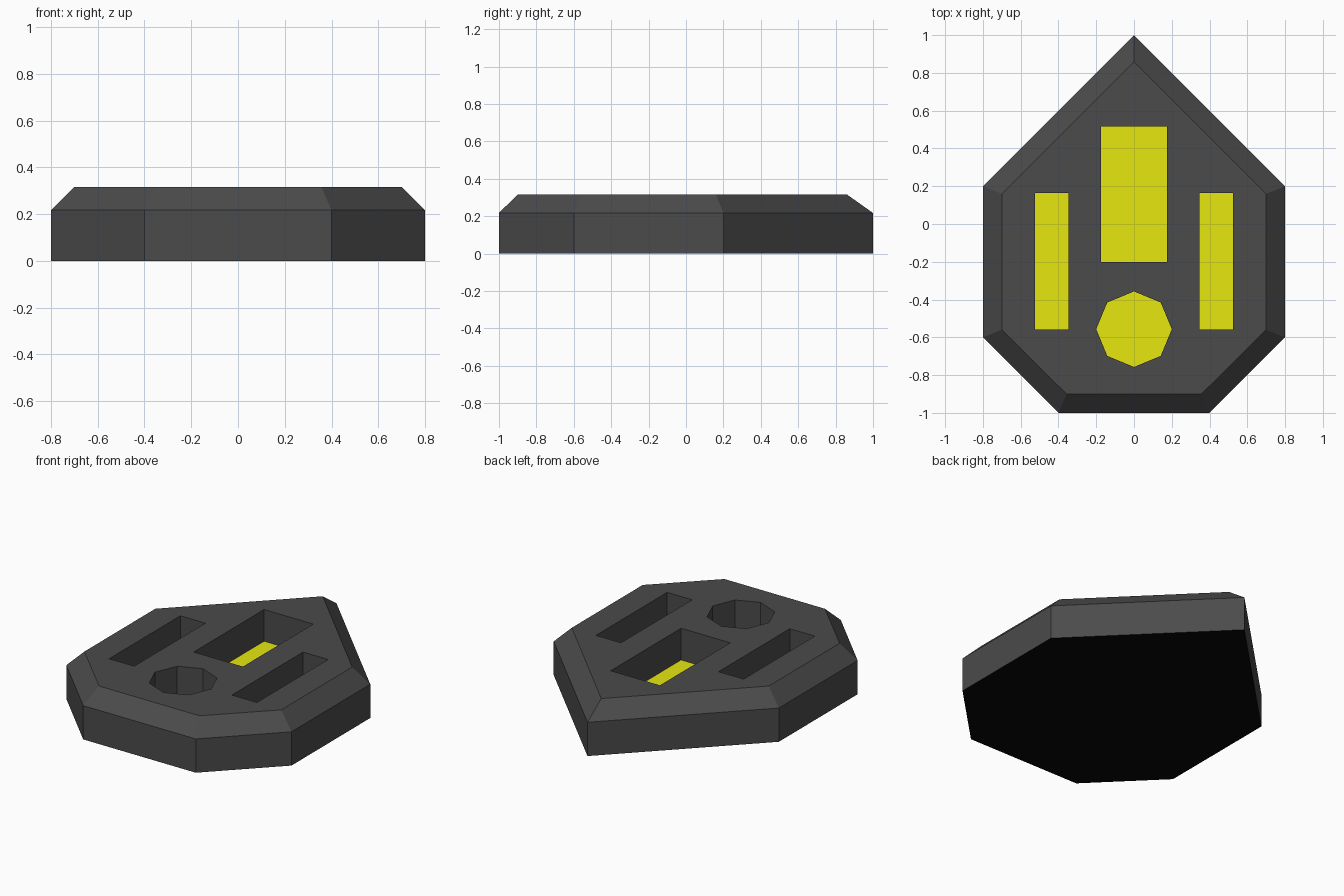
import bpy, bmesh, math

if "Cube" in bpy.data.objects:
    bpy.data.objects.remove(bpy.data.objects["Cube"])


def material(name, rgb):
    m = bpy.data.materials.new(name)
    m.diffuse_color = (*rgb, 1)
    m.use_nodes = True
    m.node_tree.nodes["Principled BSDF"].inputs["Base Color"].default_value = m.diffuse_color
    return m


def loft(name, rings):
    """Closed solid from stacked (outline, z) rings."""
    bm = bmesh.new()
    loops = [[bm.verts.new((x, y, z)) for x, y in pts] for pts, z in rings]
    n = len(loops[0])
    for a, b in zip(loops, loops[1:]):
        for i in range(n):
            j = (i + 1) % n
            bm.faces.new((a[i], a[j], b[j], b[i]))
    bm.faces.new(loops[0][::-1])
    bm.faces.new(loops[-1])
    bmesh.ops.recalc_face_normals(bm, faces=bm.faces)
    me = bpy.data.meshes.new(name)
    bm.to_mesh(me)
    bm.free()
    ob = bpy.data.objects.new(name, me)
    bpy.context.collection.objects.link(ob)
    return ob


def mirrored(right):
    """Outline from a tip on the axis plus its right-hand half."""
    pts = [(0, right[0][1])] + right[1:] + [(-x, y) for x, y in reversed(right[1:])]
    return pts[::-1]


def rect(x0, x1, y0, y1):
    return [(x0, y0), (x1, y0), (x1, y1), (x0, y1)]


SHOULDER, TOP, FLOOR = 0.217, 0.316, 0.112

# Pointed plate with chamfered rim
outer = mirrored([(0, 1), (.8, .2), (.8, -.6), (.4, -1)])
inner = mirrored([(0, .86), (.7, .16), (.7, -.56), (.357, -.9)])
plate = loft("pointed_plate", [(outer, 0), (outer, SHOULDER), (inner, TOP)])

# Pockets sunk into the top
octagon = [(.2 * math.cos(k * math.pi / 4), -.557 + .2 * math.sin(k * math.pi / 4))
           for k in range(8)]
pockets = {
    "centre_slot": rect(-.175, .175, -.2, .515),
    "right_slot": rect(.347, .525, -.558, .165),
    "left_slot": rect(-.525, -.347, -.558, .165),
    "round_pocket": octagon,
}
cutters = []
for name, pts in pockets.items():
    cutter = loft(name + "_cutter", [(pts, FLOOR), (pts, TOP + .2)])
    cutter.hide_render = True
    mod = plate.modifiers.new(name, 'BOOLEAN')
    mod.operation, mod.solver, mod.object = 'DIFFERENCE', 'EXACT', cutter
    cutters.append(cutter)

dg = bpy.context.evaluated_depsgraph_get()
mesh = bpy.data.meshes.new_from_object(plate.evaluated_get(dg))
plate.modifiers.clear()
plate.data = mesh
for cutter in cutters:
    bpy.data.objects.remove(cutter)

# Colours: grey body, yellow pocket floors, black underside
mesh.materials.clear()
for m in (material("dark_grey", (.07, .07, .07)),
          material("yellow", (.8, .8, .005)),
          material("black", (.002, .002, .002))):
    mesh.materials.append(m)
for f in mesh.polygons:
    f.use_smooth = False
    if f.normal.z > .9 and f.center.z < TOP - .1:
        f.material_index = 1
    elif f.normal.z < -.9:
        f.material_index = 2
    else:
        f.material_index = 0
